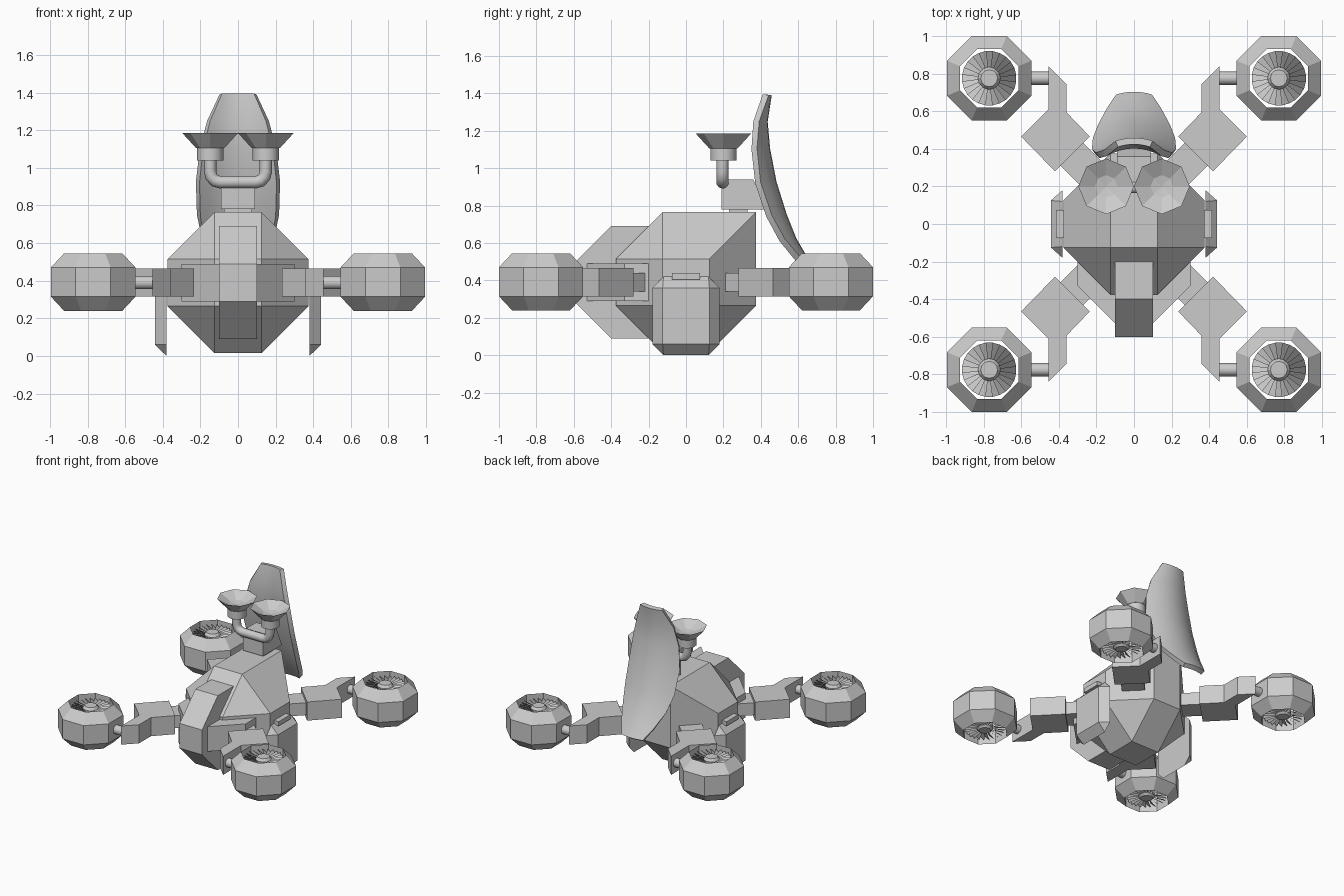
import bpy, bmesh, math
from mathutils import Matrix, Vector

cube = bpy.data.objects.get("Cube")
if cube:
    bpy.data.objects.remove(cube)

grey = bpy.data.materials.new("light_grey")
grey.use_nodes = True
grey.diffuse_color = (0.6, 0.6, 0.6, 1)
grey.node_tree.nodes["Principled BSDF"].inputs["Base Color"].default_value = (0.6, 0.6, 0.6, 1)


def finish(name, bm, smooth=None):
    bmesh.ops.recalc_face_normals(bm, faces=bm.faces)
    mesh = bpy.data.meshes.new(name)
    bm.to_mesh(mesh)
    bm.free()
    mesh.materials.append(grey)
    ob = bpy.data.objects.new(name, mesh)
    bpy.context.collection.objects.link(ob)
    if smooth:
        bpy.ops.object.select_all(action='DESELECT')
        ob.select_set(True)
        bpy.context.view_layer.objects.active = ob
        bpy.ops.object.shade_smooth_by_angle(angle=math.radians(smooth))
    return ob


def hull(name, points):
    bm = bmesh.new()
    for p in points:
        bm.verts.new(p)
    bmesh.ops.convex_hull(bm, input=bm.verts)
    bmesh.ops.dissolve_limit(bm, angle_limit=0.02, verts=bm.verts, edges=bm.edges)
    return finish(name, bm)


def prism(name, outline, lo, hi, place):
    """Extrude a 2D outline; place(u, v, w) maps it into space."""
    bm = bmesh.new()
    face = bm.faces.new([bm.verts.new(place(u, v, lo)) for u, v in outline])
    made = bmesh.ops.extrude_face_region(bm, geom=[face])["geom"]
    step = Vector(place(0, 0, hi)) - Vector(place(0, 0, lo))
    bmesh.ops.translate(bm, vec=step, verts=[g for g in made if isinstance(g, bmesh.types.BMVert)])
    return finish(name, bm)


def lathe(name, profile, x, y, sides, turn=0, closed=False, smooth=None):
    bm = bmesh.new()
    rings = []
    for i in range(sides):
        a = turn + math.tau * i / sides
        rings.append([bm.verts.new((x + r * math.cos(a), y + r * math.sin(a), z)) for r, z in profile])
    n = len(profile)
    for i in range(sides):
        p, q = rings[i], rings[(i + 1) % sides]
        for j in range(n if closed else n - 1):
            k = (j + 1) % n
            bm.faces.new((p[j], q[j], q[k], p[k]))
    bmesh.ops.remove_doubles(bm, verts=bm.verts, dist=1e-5)
    return finish(name, bm, smooth)


def box(name, center, size, turn=0):
    bm = bmesh.new()
    m = Matrix.Translation(center) @ Matrix.Rotation(turn, 4, 'Z') @ Matrix.Diagonal((*size, 1))
    bmesh.ops.create_cube(bm, size=1, matrix=m)
    return finish(name, bm)


def rod(name, a, b, r):
    a, b = Vector(a), Vector(b)
    bm = bmesh.new()
    m = Matrix.Translation((a + b) / 2) @ (b - a).to_track_quat('Z', 'Y').to_matrix().to_4x4()
    bmesh.ops.create_cone(bm, cap_ends=True, segments=16, radius1=r, radius2=r,
                          depth=(b - a).length, matrix=m)
    return finish(name, bm, 40)


def fan(name, x, y, z, pitch):
    """Ring of thin pitched blades."""
    bm = bmesh.new()
    blades = 24
    for i in range(blades):
        a = math.tau * i / blades
        half = math.pi / blades
        bm.faces.new([bm.verts.new((x + r * math.cos(a + s * half), y + r * math.sin(a + s * half),
                                    z + s * pitch * r))
                      for r, s in ((0.045, -1), (0.145, -1), (0.145, 1), (0.045, 1))])
    return finish(name, bm)


# Faceted hull with a squared-off upper back
c, o, i = 0.39, 0.375, 0.125
pts = []
for sx in (-1, 1):
    for sy in (-1, 1):
        for sz in (-1, 1):
            pts += [(sx * a, sy * b, c + sz * d) for a, b, d in ((o, i, i), (i, o, i), (i, i, o))]
    pts.append((sx * i, o, c + o))
hull("body", pts)

# Nose and the mounting block behind it
prism("nose", [(-.2, .69), (-.4, .69), (-.6, .49), (-.6, .29), (-.4, .09), (-.2, .09)],
      -0.1, 0.1, lambda u, v, w: (w, u, v))
prism("front_mount", [(-.3, -.2), (-.3, -.33), (-.1, -.53), (.1, -.53), (.3, -.33), (.3, -.2)],
      0.29, 0.49, lambda u, v, w: (u, v, w))

# Side hatches with handles
for side, sx in (("left", 1), ("right", -1)):
    inner = [(.18, .06), (.18, .36), (.12, .42), (.12, 0)]
    outer = [(.125, .06), (.125, .36)]
    hull(side + "_hatch", [(sx * x, sy * y, z) for x, group in ((.38, inner), (.442, outer))
                           for y, z in group for sy in (-1, 1)])
    box(side + "_hatch_handle", (sx * 0.395, 0, 0.423), (0.04, 0.15, 0.035))

# Arms, stub axles, rotor pods
arm = [(.42, .28), (.6, .465), (.455, .61), (.455, .84), (.36, .745), (.36, .595), (.235, .465)]
flat = 1 / math.cos(math.pi / 8)
shell = [(r * flat, z) for r, z in ((.155, .545), (.225, .47), (.225, .315), (.155, .24))]
for end, sy in (("front", -1), ("rear", 1)):
    for side, sx in (("left", 1), ("right", -1)):
        tag = end + "_" + side
        px, py = sx * 0.77, sy * 0.775
        box(tag + "_shoulder", (sx * 0.265, sy * 0.305, c), (0.24, 0.17, 0.1), sx * sy * math.pi / 4)
        prism(tag + "_arm", [(sx * x, sy * y) for x, y in arm], 0.315, 0.465,
              lambda u, v, w: (u, v, w))
        rod(tag + "_axle", (sx * 0.44, py, c), (sx * 0.58, py, c), 0.035)
        lathe(tag + "_pod", shell, px, py, 8, math.pi / 8, closed=True)
        fan(tag + "_upper_fan", px, py, 0.5, 0.12)
        fan(tag + "_lower_fan", px, py, 0.285, 0.12)
        lathe(tag + "_hub", [(0, .265), (.045, .265), (.06, .28), (.06, .505), (.045, .525), (0, .525)],
              px, py, 12)

# Neck on top of the body
box("neck_base", (0, 0.28, 0.775), (0.15, 0.1, 0.04))
prism("neck", [(.19, .78), (.19, .94), (.36, .94), (.43, .78)], -0.09, 0.09,
      lambda u, v, w: (w, u, v))

# U-shaped pipe carrying two cups
curve = bpy.data.curves.new("cup_pipe", 'CURVE')
curve.dimensions = '3D'
curve.bevel_depth = 0.033
curve.bevel_resolution = 3
half = [(.148, 1.06), (.148, .98), (.141, .952), (.122, .931), (.095, .924)]
path = half + [(-x, z) for x, z in reversed(half)]
spline = curve.splines.new('POLY')
spline.points.add(len(path) - 1)
for p, (x, z) in zip(spline.points, path):
    p.co = (x, 0.195, z, 1)
    spline.use_smooth = True
curve.materials.append(grey)
bpy.context.collection.objects.link(bpy.data.objects.new("cup_pipe", curve))
for side, sx in (("left", 1), ("right", -1)):
    lathe(side + "_cup_stem", [(0, 1.04), (.07, 1.04), (.07, 1.12), (0, 1.12)], sx * 0.148, 0.2, 16, smooth=40)
    lathe(side + "_cup", [(0, 1.105), (.075, 1.105), (.148, 1.185), (.06, 1.14), (0, 1.13)],
          sx * 0.148, 0.2, 8)

# Curved rear shield: edge y, height, half width for each row
rows = [(.41, 1.395, .085), (.36, 1.25, .148), (.35, 1.1, .185), (.37, .92, .205),
        (.43, .74, .2), (.5, .61, .175), (.59, .5, .13), (.66, .42, .085)]
bm = bmesh.new()
cols = 8
grid = []
for y, z, w in rows:
    xs = [w * (2 * k / cols - 1) for k in range(cols + 1)]
    grid.append([bm.verts.new((x, y + 1.9 * (w * w - x * x), z)) for x in xs])
for a, b in zip(grid, grid[1:]):
    for k in range(cols):
        bm.faces.new((a[k], b[k], b[k + 1], a[k + 1]))
bm.normal_update()
# Thicken toward the back
top = list(bm.verts)
shift = {v: v.normal * (0.035 if v.normal.y > 0 else -0.035) for v in top}
made = bmesh.ops.extrude_face_region(bm, geom=list(bm.faces), use_keep_orig=True)["geom"]
new = [g for g in made if isinstance(g, bmesh.types.BMVert)]
for v in new:
    near = min(top, key=lambda t: (t.co - v.co).length)
    v.co = v.co + shift[near]
finish("rear_shield", bm, 40)
